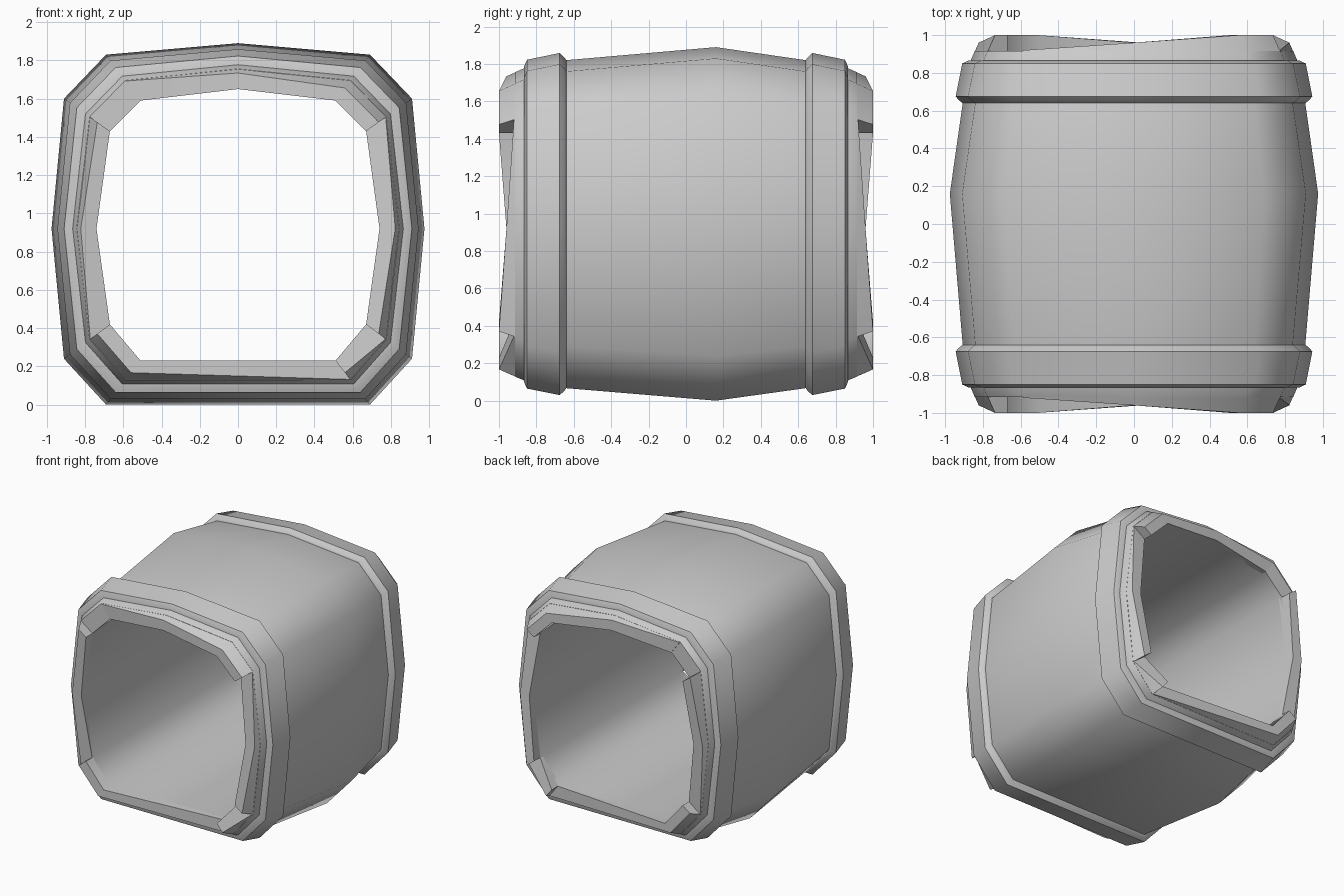
import bpy, bmesh, math

if "Cube" in bpy.data.objects:
    bpy.data.objects.remove(bpy.data.objects["Cube"])

# Half cross-sections (top centre to bottom corner): fattest outside and tunnel inside
OUTER = [(0, 1.89), (.69, 1.83), (.91, 1.60), (.975, .92), (.91, .24), (.69, 0)]
INNER = [(0, 1.65), (.51, 1.59), (.67, 1.43), (.74, .92), (.67, .42), (.51, .23)]


def full(half):
    return half + [(-x, z) for x, z in reversed(half[1:])]


OUT, INN = full(OUTER), full(INNER)
N = len(OUT)


def point(i, y, t):
    """Point i of the section at depth y, t = 0 outside to 1 inside."""
    (ax, az), (bx, bz) = OUT[i], INN[i]
    return (ax + (bx - ax) * t, y, az + (bz - az) * t)


def finish(name, bm):
    bmesh.ops.recalc_face_normals(bm, faces=bm.faces)
    mesh = bpy.data.meshes.new(name)
    bm.to_mesh(mesh)
    bm.free()
    ob = bpy.data.objects.new(name, mesh)
    bpy.context.collection.objects.link(ob)
    bpy.ops.object.select_all(action='DESELECT')
    ob.select_set(True)
    bpy.context.view_layer.objects.active = ob
    bpy.ops.object.shade_smooth_by_angle(angle=math.radians(50))
    return ob


def ring_loft(name, section):
    """Sweep a closed (y, t) section all the way round the opening."""
    bm = bmesh.new()
    rings = [[bm.verts.new(point(i, y, t)) for i in range(N)] for y, t in section]
    for a, b in zip(rings, rings[1:] + rings[:1]):
        for i in range(N):
            j = (i + 1) % N
            bm.faces.new((a[i], a[j], b[j], b[i]))
    return finish(name, bm)


def lip_piece(name, side, ids, depths):
    """Broken rim segment whose end face ramps between the given depths."""
    bm = bmesh.new()
    cols = []
    for i, y in zip(ids, depths):
        sec = [(.88, .50), (y, .46 + (y - .86) * 1.9), (y, 1), (.88, 1)]
        cols.append([bm.verts.new(point(i, side * d, t)) for d, t in sec])
    for a, b in zip(cols, cols[1:]):
        for k in range(4):
            m = (k + 1) % 4
            bm.faces.new((a[k], a[m], b[m], b[k]))
    bm.faces.new(cols[0])
    bm.faces.new(cols[-1])
    finish(name, bm)


# Bulging hollow body
ring_loft("barrel_body", [(-.915, .56), (-.86, .46), (-.64, .29), (.16, 0),
                          (.64, .29), (.86, .46), (.915, .56), (.915, 1), (-.915, 1)])

# Rim segments, clockwise from the top
PIECES = {
    "top": ((10, 0, 1, 2), (.92, .96, 1, 1)),
    "right": ((2, 3, 4), (.92, .96, 1)),
    "lower_corner": ((4, 5), (.92, 1)),
    "bottom": ((5, 6, 7), (.92, 1, 1)),
    "left": ((7, 8, 9), (.92, .96, 1)),
}
for end, s in (("front", -1), ("back", 1)):
    # Hoop band
    ring_loft(end + "_hoop", [(s * .64, .29), (s * .65, .23), (s * .675, .13),
                              (s * .85, .28), (s * .865, .42), (s * .865, .52), (s * .64, .4)])
    for part, (ids, depths) in PIECES.items():
        lip_piece(end + "_rim_" + part, s, ids, depths)
